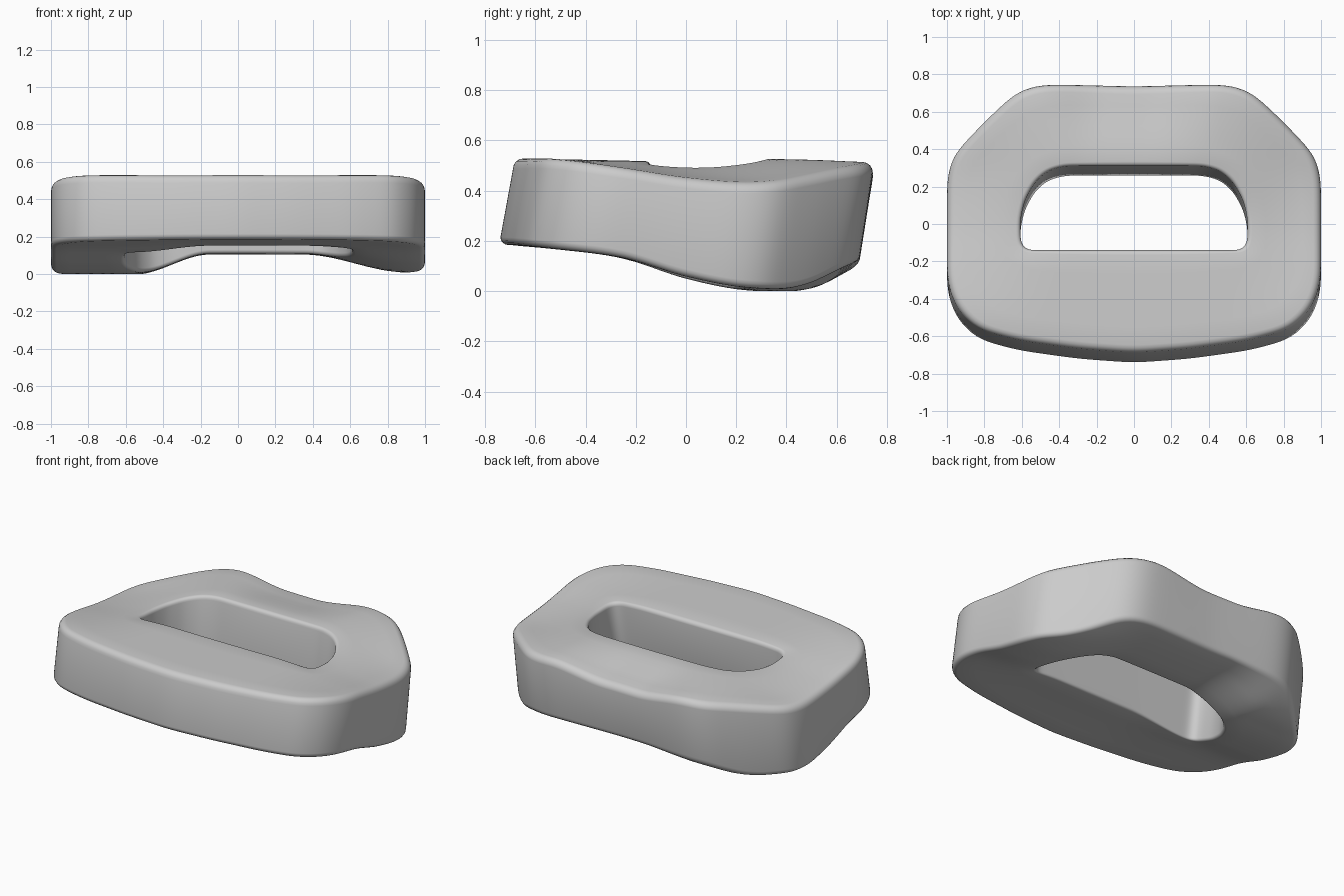
import bpy, bmesh, math
from mathutils import Vector

cube = bpy.data.objects.get("Cube")
if cube:
    bpy.data.objects.remove(cube, do_unlink=True)

COUNT = 200      # points around the ring
LEAN = 0.025     # the top is shifted back and the bottom forward

# Right halves of the plan outlines at mid height, front centre to back centre
OUTER = [(0, -.717), (.3, -.695), (.62, -.65), (.84, -.59), (.95, -.48), (1, -.34),
         (1, .22), (.97, .34), (.8, .52), (.63, .68), (.52, .718), (.4, .72), (0, .71)]
INNER = [(0, -.165), (.58, -.165), (.607, -.13), (.608, 0), (.585, .1),
         (.53, .2), (.46, .26), (.37, .284), (0, .284)]

# Heights from front to back, at y = -0.75 to 0.75 in steps of a quarter
TOP_MIDDLE = [.53, .525, .52, .515, .525, .525, .515]
TOP_SIDE = [.54, .525, .49, .45, .43, .445, .47]
BASE_MIDDLE = [.185, .175, .155, .135, .11, .105, .12]
BASE_SIDE = [.185, .165, .13, .05, .003, .012, .125]


def outline(half):
    """Mirror a half outline, space its points evenly and soften the corners."""
    pts = [Vector(p) for p in half]
    pts += [Vector((-p.x, p.y)) for p in reversed(pts[1:-1])]
    pts.append(pts[0].copy())
    spans = [(b - a).length for a, b in zip(pts, pts[1:])]
    step, result = sum(spans) / COUNT, []
    for i in range(COUNT):
        d, k = i * step, 0
        while k < len(spans) - 1 and d > spans[k]:
            d -= spans[k]
            k += 1
        result.append(pts[k].lerp(pts[k + 1], d / spans[k]))
    for _ in range(8):
        result = [(result[i - 1] + 2 * p + result[(i + 1) % COUNT]) / 4
                  for i, p in enumerate(result)]
    return result


def profile(values, y):
    """Smooth curve through evenly spaced heights."""
    u = min(max((y + .75) * 4, 0), 5.999)
    i = int(u)
    f = u - i
    a, b, c, d = [values[min(max(i + k, 0), 6)] for k in (-1, 0, 1, 2)]
    return b + f / 2 * (c - a + f * (2 * a - 5 * b + 4 * c - d + f * (3 * (b - c) + d - a)))


def smooth(lo, hi, v):
    t = min(max((v - lo) / (hi - lo), 0), 1)
    return t * t * (3 - 2 * t)


def top_height(x, y):
    w = smooth(.35, 1.05, abs(x))
    dip = .045 * smooth(.3, .7, y) * (1 - smooth(.1, .5, abs(x + .05)))
    return profile(TOP_MIDDLE, y) * (1 - w) + profile(TOP_SIDE, y) * w - dip


def base_height(x, y):
    w = .9 * smooth(.35, .9, x) if x > 0 else smooth(.15, .55, -x)
    return max(0, profile(BASE_MIDDLE, y) * (1 - w) + profile(BASE_SIDE, y) * w)


def half_section(side, inner_r, outer_r):
    """Rounded hole edge to rounded rim: (side, ring fraction, inset, edge drop)."""
    arc = [k * math.pi / 8 for k in range(5)]
    rows = [(side, 0, inner_r * (1 - math.sin(a)), inner_r * (1 - math.cos(a)))
            for a in reversed(arc)]
    rows += [(side, k / 8, 0, 0) for k in range(2, 7)]
    rows += [(side, 1, -outer_r * (1 - math.sin(a)), outer_r * (1 - math.cos(a)))
             for a in arc]
    return rows


def ring_point(a, b, side, fraction, inset, drop):
    p = a.lerp(b, fraction + inset / (b - a).length)
    y = p.y + side * LEAN
    z = top_height(p.x, y) - drop if side > 0 else base_height(p.x, y) + drop
    return Vector((p.x, y, z))


# Ring body: sweep the rounded section around both outlines
section = half_section(1, .025, .042) + half_section(-1, .02, .03)[::-1]
bm = bmesh.new()
loops = [[bm.verts.new(ring_point(a, b, *row)) for row in section]
         for a, b in zip(outline(INNER), outline(OUTER))]
n = len(section)
for i in range(COUNT):
    here, there = loops[i], loops[(i + 1) % COUNT]
    for j in range(n):
        k = (j + 1) % n
        bm.faces.new((here[j], there[j], there[k], here[k]))
bmesh.ops.recalc_face_normals(bm, faces=bm.faces)
mesh = bpy.data.meshes.new("ring_body")
bm.to_mesh(mesh)
bm.free()
body = bpy.data.objects.new("ring_body", mesh)
bpy.context.collection.objects.link(body)

# Plain grey
grey = bpy.data.materials.new("plain_grey")
grey.use_nodes = True
colour = (.6, .6, .6, 1)
grey.diffuse_color = colour
grey.node_tree.nodes["Principled BSDF"].inputs["Base Color"].default_value = colour
mesh.materials.append(grey)

bpy.context.view_layer.objects.active = body
body.select_set(True)
bpy.ops.object.shade_smooth_by_angle(angle=math.radians(40))
